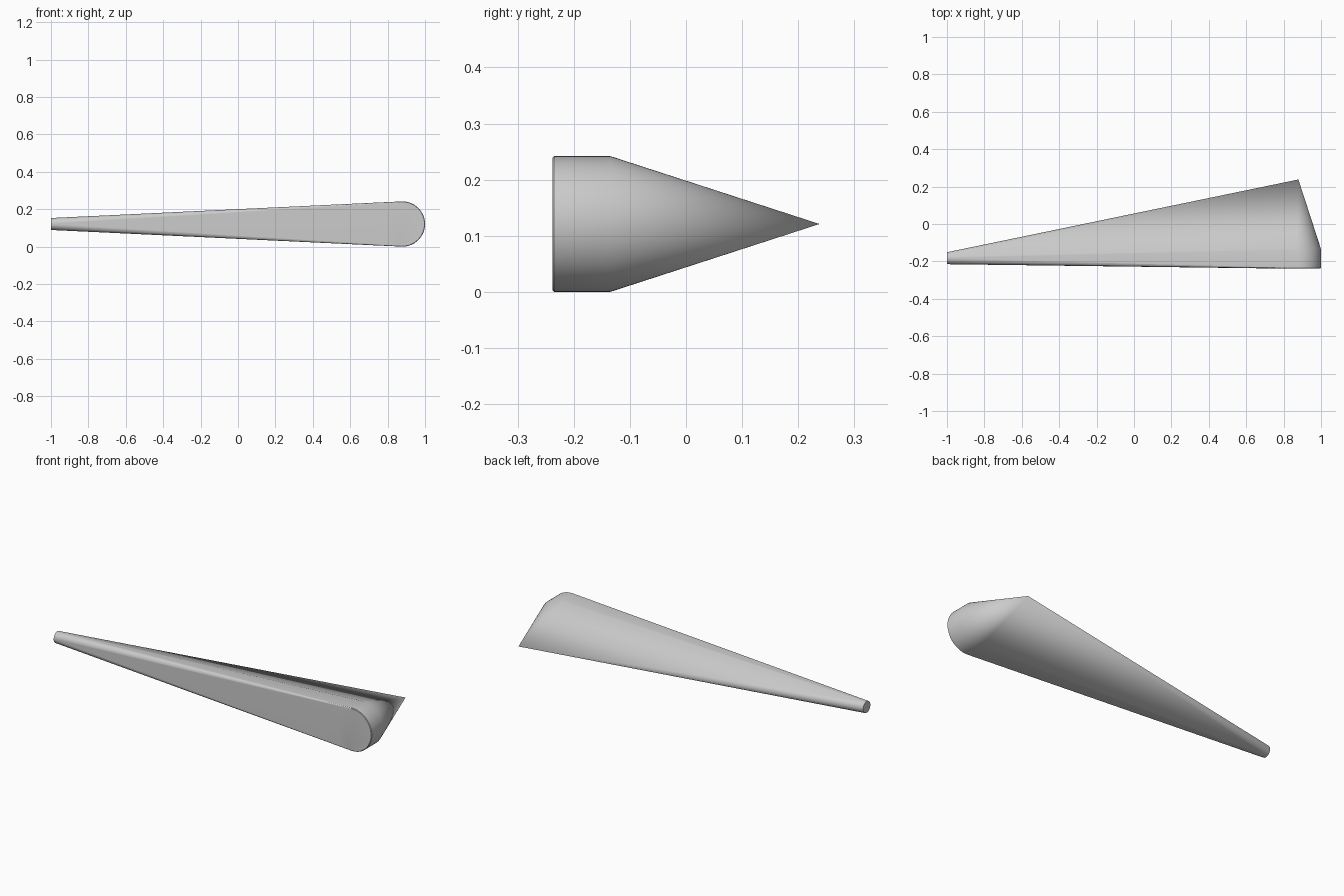
import bpy, bmesh, math

cube = bpy.data.objects.get("Cube")
if cube:
    bpy.data.objects.remove(cube, do_unlink=True)

SEGMENTS = 64
MID_Z = 0.121
HUB_X, HUB_R = 0.879, 0.121


def ring(bm, radius, place):
    """Add a circle of points, mapping each (u, v) offset to a position."""
    for i in range(SEGMENTS):
        a = math.tau * i / SEGMENTS
        bm.verts.new(place(radius * math.cos(a), radius * math.sin(a)))


bm = bmesh.new()

# Wide end: short drum across the depth with a slightly eased front rim
for y, r in ((-0.238, HUB_R - 0.003), (-0.235, HUB_R), (-0.135, HUB_R)):
    ring(bm, r, lambda u, v: (HUB_X + u, y, MID_Z + v))

# Point behind the drum
bm.verts.new((HUB_X, 0.238, MID_Z))

# Narrow round end
ring(bm, 0.032, lambda u, v: (-1, -0.183 + u, MID_Z + v))

# Stretch one skin around all of the sections
hull = bmesh.ops.convex_hull(bm, input=bm.verts[:])
spare = {g for g in hull["geom_interior"] + hull["geom_unused"]
         if isinstance(g, bmesh.types.BMVert)}
bmesh.ops.delete(bm, geom=list(spare), context='VERTS')
bmesh.ops.dissolve_limit(bm, angle_limit=0.002, verts=bm.verts[:], edges=bm.edges[:])
bmesh.ops.recalc_face_normals(bm, faces=bm.faces[:])

mesh = bpy.data.meshes.new("tapered_wedge")
bm.to_mesh(mesh)
bm.free()
wedge = bpy.data.objects.new("tapered_wedge", mesh)
bpy.context.collection.objects.link(wedge)

# Plain grey finish
grey = bpy.data.materials.new("light_grey")
grey.use_nodes = True
grey.diffuse_color = (0.6, 0.6, 0.6, 1)
grey.node_tree.nodes["Principled BSDF"].inputs["Base Color"].default_value = (0.6, 0.6, 0.6, 1)
mesh.materials.append(grey)

bpy.ops.object.select_all(action='DESELECT')
wedge.select_set(True)
bpy.context.view_layer.objects.active = wedge
bpy.ops.object.shade_smooth_by_angle(angle=math.radians(30))
